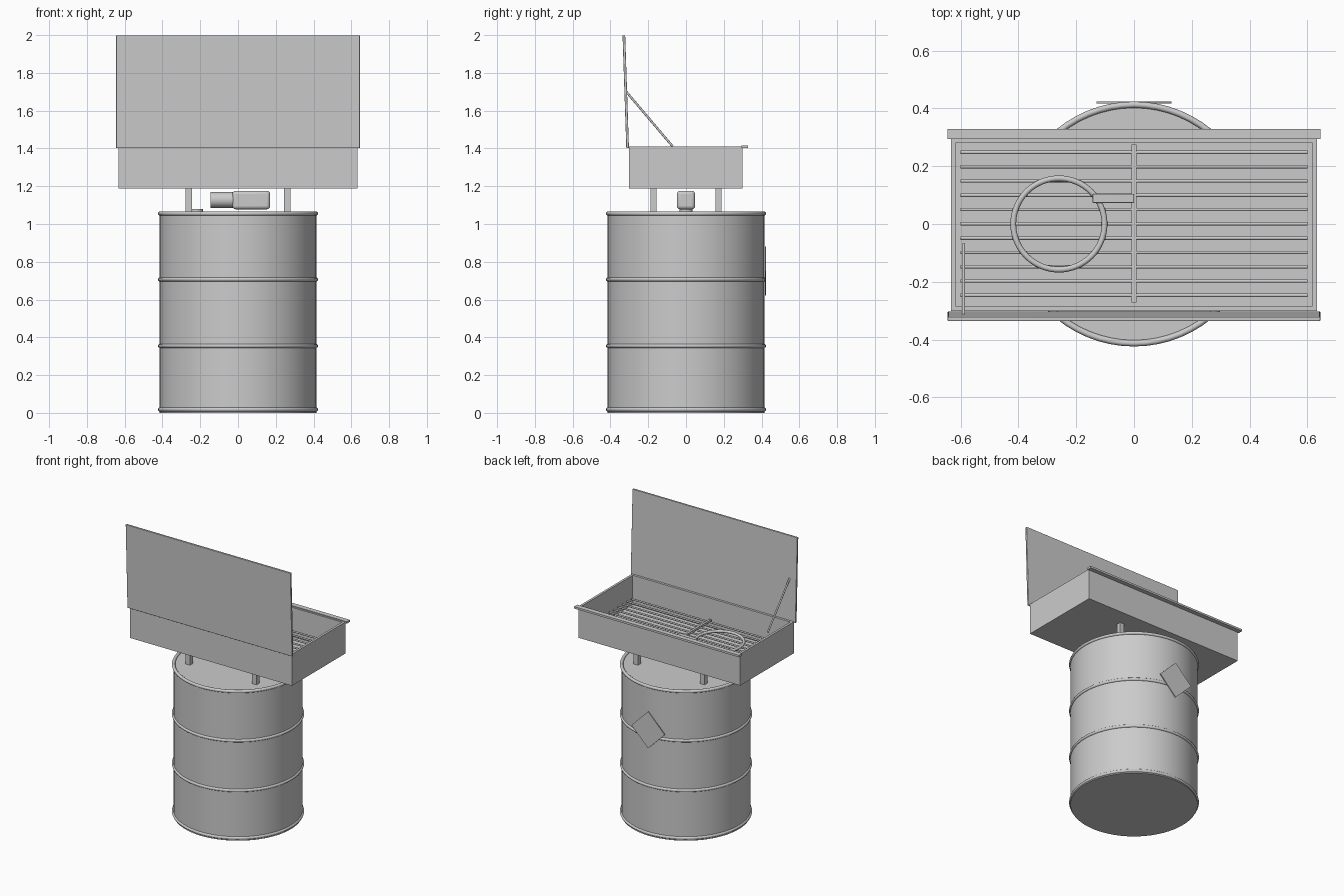
import bpy, math
from mathutils import Vector

if "Cube" in bpy.data.objects:
    bpy.data.objects.remove(bpy.data.objects["Cube"], do_unlink=True)

GREY = (0.6, 0.6, 0.6, 1.0)
steel = bpy.data.materials.new("grey_steel")
steel.use_nodes = True
steel.diffuse_color = GREY
steel.node_tree.nodes["Principled BSDF"].inputs["Base Color"].default_value = GREY


def finish(name, smooth=False):
    """Name the new object, give it the steel colour and its shading."""
    ob = bpy.context.object
    ob.name = ob.data.name = name
    ob.data.materials.append(steel)
    if smooth:
        bpy.ops.object.shade_smooth_by_angle(angle=math.radians(40))
    return ob


def box(name, low, high, bevel=0.0):
    low, high = Vector(low), Vector(high)
    bpy.ops.mesh.primitive_cube_add(size=1, location=(low + high) / 2)
    ob = bpy.context.object
    ob.scale = high - low
    bpy.ops.object.transform_apply(location=False, rotation=False, scale=True)
    if bevel:
        mod = ob.modifiers.new("rounded", 'BEVEL')
        mod.width, mod.segments = bevel, 4
    return finish(name, bevel > 0)


def rod(name, start, end, radius, sides=12):
    start, end = Vector(start), Vector(end)
    axis = end - start
    bpy.ops.mesh.primitive_cylinder_add(
        vertices=sides, radius=radius, depth=axis.length,
        location=(start + end) / 2,
        rotation=axis.to_track_quat('Z', 'Y').to_euler())
    return finish(name, True)


def ring(name, centre, major, minor, segments=64):
    bpy.ops.mesh.primitive_torus_add(
        location=centre, major_radius=major, minor_radius=minor,
        major_segments=segments, minor_segments=10)
    return finish(name, True)


# Drum with end rims and rolling hoops
rod("drum_body", (0, 0, 0), (0, 0, 1.055), 0.415, 64)
for name, z in (("bottom_rim", 0.018), ("lower_hoop", 0.355),
                ("upper_hoop", 0.707), ("top_rim", 1.055)):
    ring(name, (0, 0, z), 0.413, 0.011)
rod("drum_bung", (-0.22, 0, 1.05), (-0.22, 0, 1.08), 0.035, 24)

# Diamond label plate on the back of the drum
label = box("diamond_label", (-0.092, 0.418, 0.66), (0.092, 0.424, 0.844))
label.rotation_euler.y = math.radians(45)

# Legs between drum and basin
for side, x in (("right", -0.26), ("left", 0.26)):
    for end, y in (("front", -0.172), ("back", 0.172)):
        box(f"{end}_{side}_leg", (x - 0.017, y - 0.017, 1.05),
            (x + 0.017, y + 0.017, 1.195))

# Pump under the basin
box("pump_housing", (-0.03, -0.048, 1.078), (0.17, 0.048, 1.176), 0.018)
rod("pump_motor", (-0.145, 0, 1.128), (-0.02, 0, 1.128), 0.042, 32)

# Open basin: a box without its top face, thickened inward
basin = box("basin", (-0.633, -0.302, 1.187), (0.633, 0.298, 1.41))
mesh = basin.data
import bmesh
bm = bmesh.new()
bm.from_mesh(mesh)
bmesh.ops.delete(bm, geom=[f for f in bm.faces if f.normal.z > 0.9],
                 context='FACES')
bm.to_mesh(mesh)
bm.free()
wall = basin.modifiers.new("wall", 'SOLIDIFY')
wall.thickness, wall.offset = 0.016, -1
wall.use_even_offset = True
box("back_lip", (-0.645, 0.294, 1.402), (0.645, 0.329, 1.416))

# Work grate inside the basin
for i in range(11):
    y = -0.247 + i * 0.0495
    rod(f"grate_bar_{i + 1}", (-0.6, y, 1.262), (0.6, y, 1.262), 0.006, 10)
box("grate_cross_bar", (-0.008, -0.272, 1.254), (0.008, 0.276, 1.27))

# Round washing ring with its supply spout
ring("wash_ring", (-0.26, 0, 1.285), 0.158, 0.01)
box("spout", (-0.143, 0.073, 1.278), (0, 0.104, 1.306), 0.003)

# Raised lid, leaning slightly, and its prop rod
lid = box("lid", (-0.645, -0.326, 1.402), (0.645, -0.312, 1.999), 0.003)
lid.rotation_euler.x = math.radians(1.9)
rod("lid_prop", (-0.59, -0.316, 1.7), (-0.59, -0.07, 1.41), 0.006, 10)
